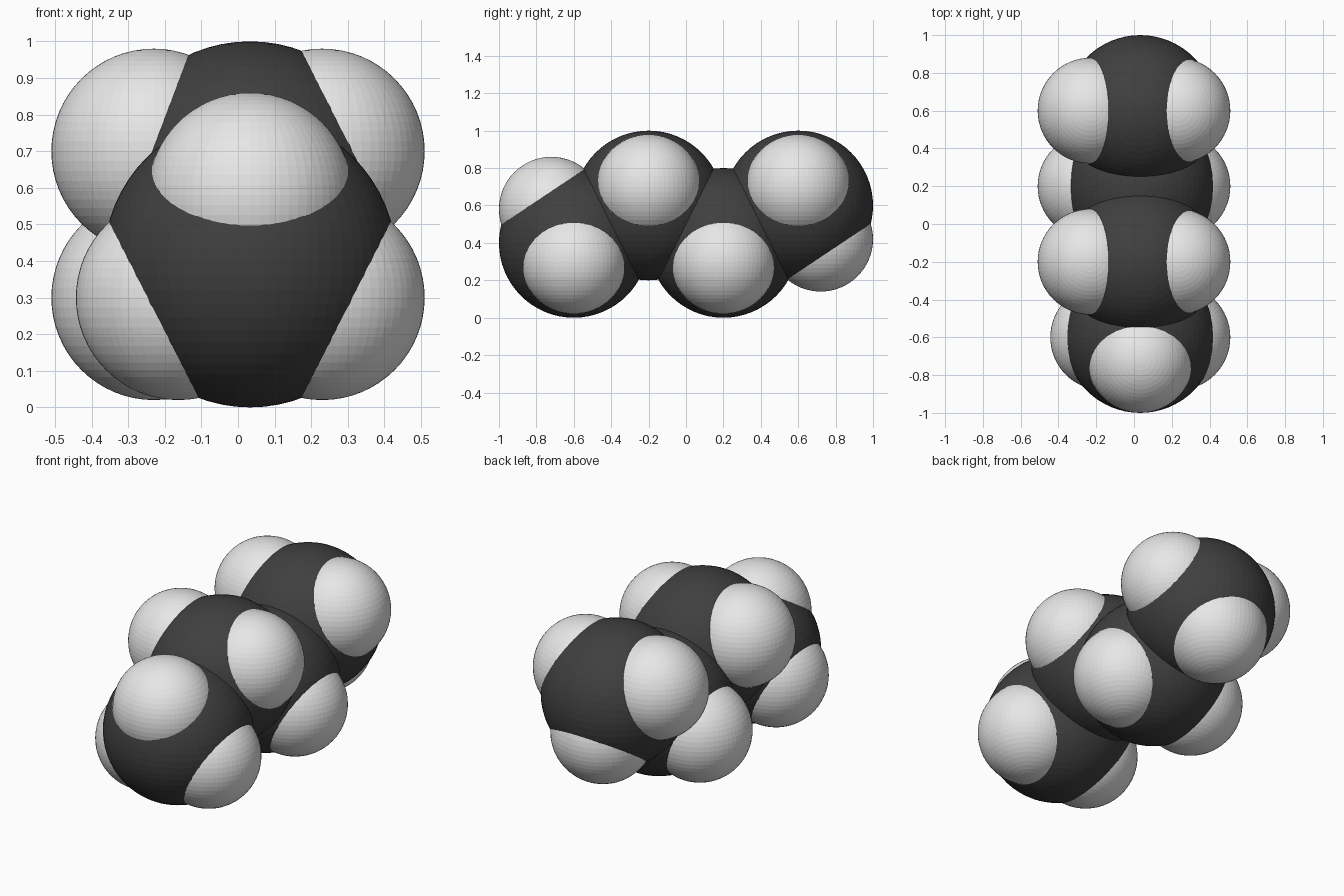
import bpy

if "Cube" in bpy.data.objects:
    bpy.data.objects.remove(bpy.data.objects["Cube"])

CX = 0.033          # x of the carbon chain
R_CARBON, R_HYDROGEN = 0.4, 0.28


def material(name, value):
    m = bpy.data.materials.new(name)
    m.diffuse_color = (value, value, value, 1)
    m.use_nodes = True
    m.node_tree.nodes["Principled BSDF"].inputs["Base Color"].default_value = m.diffuse_color
    return m


dark = material("dark grey", 0.05)
light = material("light grey", 0.8)


def ball(name, centre, radius, mat):
    bpy.ops.mesh.primitive_uv_sphere_add(segments=64, ring_count=32,
                                         radius=radius, location=centre)
    ob = bpy.context.object
    ob.name = name
    ob.data.materials.append(mat)


# zigzag chain: each carbon carries a left and a right hydrogen
for i, y in enumerate((-0.6, -0.2, 0.2, 0.6)):
    up = 1 if i % 2 else -1
    ball(f"carbon_{i + 1}", (CX, y, 0.5 + 0.1 * up), R_CARBON, dark)
    left_x = -0.163 if i == 0 else -0.23
    for side, x in (("left", left_x), ("right", 0.23)):
        ball(f"hydrogen_{i + 1}_{side}", (x, y, 0.5 + 0.2 * up), R_HYDROGEN, light)

# end hydrogens
ball("hydrogen_front_end", (CX, -0.72, 0.58), R_HYDROGEN, light)
ball("hydrogen_back_end", (CX, 0.72, 0.42), R_HYDROGEN, light)
